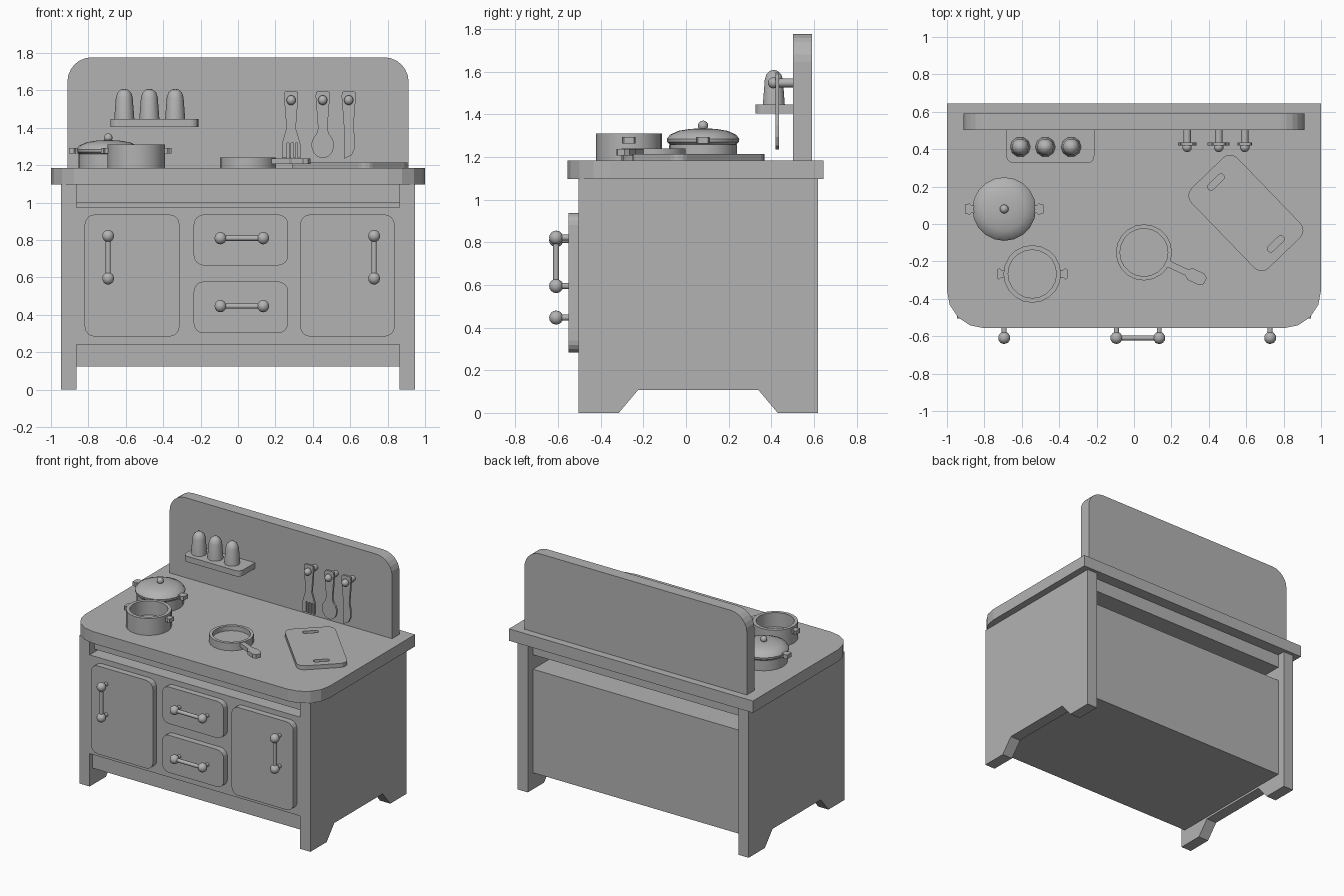
import bpy, bmesh, math
from mathutils import Matrix, Vector

if "Cube" in bpy.data.objects:
    bpy.data.objects.remove(bpy.data.objects["Cube"])

grey = bpy.data.materials.new("plain_grey")
grey.use_nodes = True
COLOUR = (0.45, 0.45, 0.45, 1)
grey.diffuse_color = COLOUR
grey.node_tree.nodes["Principled BSDF"].inputs["Base Color"].default_value = COLOUR

FRONT = Matrix.Rotation(math.pi / 2, 4, 'X')      # outline in x, z
SIDE = Matrix(((0, 0, 1, 0), (1, 0, 0, 0), (0, 1, 0, 0), (0, 0, 0, 1)))  # outline in y, z
FLAT = Matrix.Identity(4)                         # outline in x, y
TOP = 1.185                                       # worktop height


def add(name, mesh, smooth=False):
    ob = bpy.data.objects.new(name, mesh)
    bpy.context.collection.objects.link(ob)
    mesh.materials.clear()
    mesh.materials.append(grey)
    if smooth:
        bpy.ops.object.select_all(action='DESELECT')
        ob.select_set(True)
        bpy.context.view_layer.objects.active = ob
        bpy.ops.object.shade_smooth_by_angle(angle=math.radians(40))
    return ob


def rounded(x0, x1, y0, y1, radii, steps=4):
    """Rectangle outline; radii run lower left, lower right, upper right, upper left."""
    pts = []
    corners = ((x0, y0, 1, 1), (x1, y0, -1, 1), (x1, y1, -1, -1), (x0, y1, 1, -1))
    for k, ((x, y, sx, sy), r) in enumerate(zip(corners, radii)):
        for i in range(steps + 1 if r else 1):
            a = math.pi * (1 + k / 2 + i / steps / 2)
            pts.append((x + sx * r + r * math.cos(a), y + sy * r + r * math.sin(a)))
    return pts


def plate(name, outlines, thick, frame, at):
    """Flat board with holes: filled outlines thickened both ways from its middle."""
    cu = bpy.data.curves.new(name, 'CURVE')
    cu.dimensions, cu.fill_mode, cu.extrude = '2D', 'BOTH', thick / 2
    for pts in outlines:
        s = cu.splines.new('POLY')
        s.points.add(len(pts) - 1)
        for p, (x, y) in zip(s.points, pts):
            p.co = (x, y, 0, 1)
        s.use_cyclic_u = True
    tmp = bpy.data.objects.new(name + "_outline", cu)
    bpy.context.collection.objects.link(tmp)
    bpy.context.view_layer.update()
    me = bpy.data.meshes.new_from_object(tmp.evaluated_get(bpy.context.evaluated_depsgraph_get()))
    bpy.data.objects.remove(tmp)
    bm = bmesh.new()
    bm.from_mesh(me)
    bmesh.ops.remove_doubles(bm, verts=bm.verts, dist=1e-5)
    bmesh.ops.recalc_face_normals(bm, faces=bm.faces)
    for f in bm.faces:
        f.smooth = False
    bm.to_mesh(me)
    bm.free()
    me.transform(Matrix.Translation(at) @ frame)
    return add(name, me)


def box(name, x, y, z):
    bm = bmesh.new()
    bmesh.ops.create_cube(bm, size=1)
    for v in bm.verts:
        v.co = [(a + b) / 2 + c * (b - a) for c, (a, b) in zip(v.co, (x, y, z))]
    me = bpy.data.meshes.new(name)
    bm.to_mesh(me)
    bm.free()
    return add(name, me)


def lathe(name, profile, at, sides=20):
    """Turn a (radius, height) profile round the vertical axis."""
    bm = bmesh.new()
    vs = [bm.verts.new((r, 0, z)) for r, z in profile]
    es = [bm.edges.new(e) for e in zip(vs, vs[1:])]
    bmesh.ops.spin(bm, geom=vs + es, axis=(0, 0, 1), cent=(0, 0, 0),
                   angle=math.tau, steps=sides, use_duplicate=False)
    bmesh.ops.remove_doubles(bm, verts=bm.verts, dist=1e-5)
    bmesh.ops.recalc_face_normals(bm, faces=bm.faces)
    me = bpy.data.meshes.new(name)
    bm.to_mesh(me)
    bm.free()
    me.transform(Matrix.Translation(at))
    return add(name, me, True)


def rod(name, a, b, r):
    a, b = Vector(a), Vector(b)
    bm = bmesh.new()
    bmesh.ops.create_cone(bm, cap_ends=True, segments=10, radius1=r, radius2=r, depth=(b - a).length)
    turn = (b - a).to_track_quat('Z', 'Y').to_matrix().to_4x4()
    bm.transform(Matrix.Translation((a + b) / 2) @ turn)
    me = bpy.data.meshes.new(name)
    bm.to_mesh(me)
    bm.free()
    return add(name, me, True)


def ball(name, at, r):
    bm = bmesh.new()
    bmesh.ops.create_uvsphere(bm, u_segments=10, v_segments=8, radius=r)
    bm.transform(Matrix.Translation(at))
    me = bpy.data.meshes.new(name)
    bm.to_mesh(me)
    bm.free()
    return add(name, me, True)


# Cabinet
side = [(-.505, 0), (-.315, 0), (-.225, .107), (.34, .107), (.43, 0), (.62, 0), (.62, 1.097), (-.505, 1.097)]
for name, x in (("left_side", .905), ("right_side", -.905)):
    plate(name, [side], .085, SIDE, (x, 0, 0))
box("cabinet_body", (-.863, .863), (-.47, .56), (.123, .89))
box("front_panel", (-.863, .863), (-.505, -.40), (.243, .975))
box("top_rail", (-.863, .863), (-.45, .56), (.997, 1.097))
box("inner_rail", (-.863, .863), (-.41, -.36), (.88, 1.0))
plate("worktop", [rounded(-1, 1, -.557, .645, (.2, .2, 0, 0))], .088, FLAT, (0, 0, 1.141))
plate("backboard", [rounded(-.912, .912, TOP, 1.777, (0, 0, .13, .13), 6)], .088, FRONT, (0, .546, 0))

# Doors and drawers
fronts = (("right_door", -.82, -.313, .284, .937), ("left_door", .332, .838, .284, .937),
          ("upper_drawer", -.237, .268, .664, .937), ("lower_drawer", -.237, .268, .302, .579))
for name, x0, x1, z0, z1 in fronts:
    plate(name, [rounded(x0, x1, z0, z1, (.055,) * 4)], .046, FRONT, (0, -.527, 0))

# Handles: two knobs on posts joined by a bar
handles = (("right_door", (-.694, .595), (-.694, .822)), ("left_door", (.728, .595), (.728, .822)),
           ("upper_drawer", (-.094, .81), (.135, .81)), ("lower_drawer", (-.094, .447), (.135, .447)))
for name, *ends in handles:
    knobs = [(x, -.609, z) for x, z in ends]
    rod(name + "_bar", *knobs, .014)
    for k in knobs:
        ball(name + "_knob", k, .033)
        rod(name + "_post", k, (k[0], -.54, k[2]), .014)

# Shelf with shakers
plate("shelf", [rounded(-.683, -.212, .325, .503, (.04, .04, 0, 0))], .042, FLAT, (0, 0, 1.426))
for x in (-.608, -.474, -.336):
    lathe("shaker", [(0, 0), (.054, 0), (.045, .115), (.037, .142), (.02, .158), (0, .163)],
          (x, .412, 1.446), 10)

# Hanging utensils, outlines measured from the hook
grip_left = [(-.025, -.15), (-.038, .02), (-.036, .042), (-.028, .048)]
grip = grip_left + [(-x, z) for x, z in reversed(grip_left)]
fork = [(.05, -.235), (.05, -.31)]
for x in (.029, .006, -.017):
    fork += [(x + .006, -.31), (x + .006, -.23), (x - .006, -.23), (x - .006, -.31)]
fork += [(-.05, -.31), (-.05, -.235)]
spoon = [(.06 * math.sin(a), -.24 + .07 * math.cos(a))
         for a in (math.tau * (i + 1.5) / 16 for i in range(14))]
knife = [(.034, -.2), (.034, -.255), (.015, -.295), (-.024, -.312)]
for name, x, head in (("fork", .284, fork), ("spoon", .453, spoon), ("knife", .592, knife)):
    plate(name, [grip + head], .015, FRONT, (x, .428, 1.548))
    rod(name + "_hook", (x, .505, 1.548), (x, .41, 1.548), .021)
    ball(name + "_hook_knob", (x, .41, 1.548), .026)


# Cookware
def vessel(name, x, y, r, inner, h):
    lathe(name, [(0, 0), (r, 0), (r, h), (inner, h), (inner, .02), (0, .02)], (x, y, TOP))


def lugs(name, x, y, r, reach, z):
    for s in (-1, 1):
        ear = [(s * a, b) for a, b in ((r - .02, -.02), (r + .012, -.02), (r + .022, -.03), (reach, -.024),
                                      (reach, .024), (r + .022, .03), (r + .012, .02), (r - .02, .02))]
        plate(name, [ear], .03, FLAT, (x, y, z))


vessel("open_pot", -.544, -.267, .154, .129, .125)
lugs("open_pot_handle", -.544, -.267, .154, .188, 1.278)
vessel("covered_pot", -.694, .08, .16, .135, .075)
lugs("covered_pot_handle", -.694, .08, .162, .21, 1.278)
lathe("pot_lid", [(0, .07), (.15, .07), (.168, .085), (.17, .1), (.155, .12), (.115, .138), (.06, .147), (0, .15)],
      (-.694, .08, TOP))
rod("lid_stem", (-.694, .08, 1.32), (-.694, .08, 1.35), .012)
ball("lid_knob", (-.694, .08, 1.347), .024)
vessel("frying_pan", .053, -.152, .15, .128, .056)
pan_grip = [(.138, -.018), (.25, -.018), (.275, -.034), (.34, -.034), (.362, -.018),
            (.362, .018), (.34, .034), (.275, .034), (.25, .018), (.138, .018)]
plate("pan_handle", [pan_grip], .03, Matrix.Rotation(math.radians(-25), 4, 'Z'), (.053, -.152, 1.222))

# Cutting board with two finger slots
slots = [rounded(c - .018, c + .018, -.055, .055, (.017,) * 4) for c in (-.23, .23)]
plate("cutting_board", [rounded(-.297, .297, -.172, .172, (.055,) * 4)] + slots, .03,
      Matrix.Rotation(math.radians(-46), 4, 'Z'), (.598, .059, 1.2))
